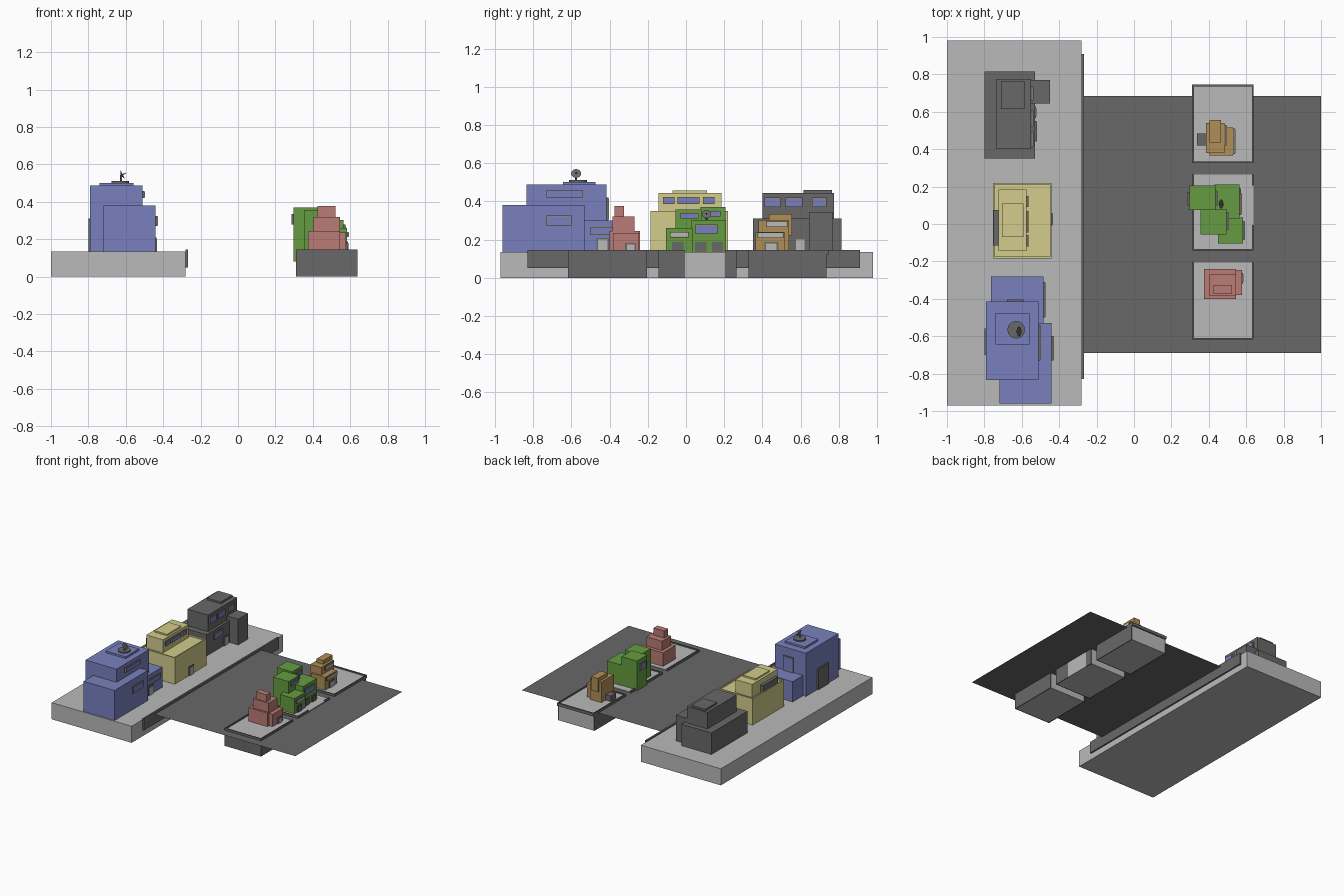
import bpy, math
from mathutils import Vector


def mat(name, rgb):
    m = bpy.data.materials.new(name)
    lin = [((c / 255 + 0.055) / 1.055) ** 2.4 * 1.1 for c in rgb]
    m.diffuse_color = (*lin, 1)
    return m


LIGHT = mat("light_concrete", (178, 178, 178))
DARK = mat("dark_grey", (100, 100, 100))
BLUE = mat("blue", (115, 124, 182))
YELLOW = mat("pale_yellow", (202, 196, 134))
GREEN = mat("green", (96, 150, 62))
RED = mat("dusty_red", (178, 118, 112))
TAN = mat("tan", (168, 137, 84))


def box(name, x0, x1, y0, y1, z0, z1, m):
    v = [(x, y, z) for x in (x0, x1) for y in (y0, y1) for z in (z0, z1)]
    f = [(0, 1, 3, 2), (4, 6, 7, 5), (0, 4, 5, 1), (2, 3, 7, 6), (0, 2, 6, 4), (1, 5, 7, 3)]
    me = bpy.data.meshes.new(name)
    me.from_pydata(v, [], f)
    me.materials.append(m)
    o = bpy.data.objects.new(name, me)
    bpy.context.collection.objects.link(o)
    return o


def panel(name, axis, at, side, a0, a1, z0, z1, glass=BLUE):
    """Dark casing, tan frame and pane stacked outward from a wall."""
    layers = (("casing", DARK, -0.002, 0.008, 0), ("frame", TAN, 0.008, 0.010, 0),
              ("pane", glass, 0.010, 0.012, 0.004))
    for part, m, d0, d1, i in layers:
        n0, n1 = sorted((at + side * d0, at + side * d1))
        if axis == "x":
            box(f"{name}_{part}", n0, n1, a0 + i, a1 - i, z0 + i, z1 - i, m)
        else:
            box(f"{name}_{part}", a0 + i, a1 - i, n0, n1, z0 + i, z1 - i, m)


def door(name, at, y0, y1, z0, z1, m=LIGHT):
    box(name + "_surround", at - 0.002, at + 0.005, y0 - 0.008, y1 + 0.008, z0, z1 + 0.008, DARK)
    box(name, at, at + 0.008, y0, y1, z0, z1, m)


def cone(name, r1, r2, h, loc, direction=(0, 0, 1), m=DARK):
    bpy.ops.mesh.primitive_cone_add(vertices=16, radius1=r1, radius2=r2, depth=h, location=loc)
    o = bpy.context.object
    o.name = name
    o.rotation_euler = Vector(direction).to_track_quat('Z', 'Y').to_euler()
    o.data.materials.append(m)


def dish(name, x, y, z, r):
    cone(name + "_mast", r * .2, r * .2, r * 1.6, (x, y, z + r * .6))
    cone(name + "_bowl", r * .3, r, r * .35, (x + r * .2, y, z + r * 1.3), (.9, 0, .45))
    cone(name + "_feed", r * .15, r * .08, r * .9, (x + r * .6, y, z + r * 1.5), (.9, 0, .45), LIGHT)


G = 0.135  # ground level on the quays

# Long quay, its fender strip, and the flat dark surface
box("long_quay", -1, -0.28, -0.97, 0.98, 0, G, LIGHT)
box("quay_fender", -0.282, -0.268, -0.83, 0.91, 0.05, 0.145, DARK)
me = bpy.data.meshes.new("flat_surface")
me.from_pydata([(-0.28, -0.69, .127), (1, -0.69, .127), (1, 0.685, .127), (-0.28, 0.685, .127)],
               [], [(0, 1, 2, 3)])
me.materials.append(DARK)
bpy.context.collection.objects.link(bpy.data.objects.new("flat_surface", me))

# Three small islands with dark side cladding
for n, y0, y1 in (("front", -0.61, -0.205), ("middle", -0.135, 0.265), ("rear", 0.335, 0.735)):
    box(n + "_island", 0.32, 0.632, y0, y1, 0, G, LIGHT)
    box(n + "_island_left_wall", 0.31, 0.32, y0, y1, 0, 0.145, DARK)
    if n == "middle":
        box("middle_island_right_wall_a", 0.632, 0.64, y0, -0.005, 0, 0.145, DARK)
        box("middle_island_right_wall_b", 0.632, 0.64, 0.205, y1, 0, 0.145, DARK)
        box("middle_island_ramp", 0.632, 0.64, -0.005, 0.205, 0, G, LIGHT)
    else:
        box(n + "_island_right_wall", 0.632, 0.64, y0, y1, 0, 0.145, DARK)
    box(n + "_island_front_wall", 0.31, 0.64, y0 - 0.008, y0, 0, 0.145, DARK)
box("rear_island_rim", 0.31, 0.64, 0.735, 0.745, 0.12, 0.145, DARK)

# Blue building
box("blue_front_block", -0.72, -0.44, -0.96, -0.53, G, 0.38, BLUE)
box("blue_tower", -0.79, -0.51, -0.835, -0.415, G, 0.487, BLUE)
box("blue_rear_block", -0.765, -0.485, -0.6, -0.28, G, 0.30, BLUE)
box("blue_roof_panel", -0.74, -0.56, -0.645, -0.475, 0.48, 0.502, BLUE)
cone("blue_dish_base", 0.047, 0.047, 0.01, (-0.63, -0.565, 0.507))
dish("blue_dish", -0.625, -0.575, 0.51, 0.026)
panel("blue_high_window", "x", -0.51, 1, -0.73, -0.54, 0.42, 0.457)
panel("blue_low_window", "x", -0.44, 1, -0.73, -0.60, 0.27, 0.325)
panel("blue_side_window", "x", -0.485, 1, -0.50, -0.31, 0.225, 0.265)
panel("blue_terrace_door", "y", -0.415, 1, -0.68, -0.59, 0.30, 0.42)
door("blue_door", -0.485, -0.46, -0.41, G, 0.20)
box("blue_back_panel", -0.80, -0.79, -0.70, -0.56, G, 0.305, DARK)

# Yellow building with parapet
box("yellow_base", -0.755, -0.44, -0.185, 0.22, G, 0.338, YELLOW)
for n, a in (("left", (-0.755, -0.745, -0.185, 0.22)), ("right", (-0.45, -0.44, -0.185, 0.22)),
             ("front", (-0.745, -0.45, -0.185, -0.175)), ("rear", (-0.745, -0.45, 0.21, 0.22))):
    box("yellow_parapet_" + n, *a, 0.338, 0.35, YELLOW)
box("yellow_upper", -0.725, -0.575, -0.145, 0.185, 0.33, 0.445, YELLOW)
box("yellow_roof_panel", -0.705, -0.59, -0.07, 0.11, 0.44, 0.457, YELLOW)
for i, (a, b) in enumerate(((-0.12, -0.06), (-0.045, 0.07), (0.09, 0.15))):
    panel(f"yellow_window_{i}", "x", -0.575, 1, a, b, 0.385, 0.422)
box("yellow_back_balcony", -0.75, -0.725, -0.115, 0.075, 0.34, 0.40, DARK)
door("yellow_door", -0.44, 0.0, 0.05, G, 0.20)

# Dark building with side annex
box("dark_base", -0.80, -0.53, 0.35, 0.815, G, 0.31, DARK)
box("dark_upper", -0.735, -0.55, 0.40, 0.775, 0.30, 0.445, DARK)
box("dark_roof_panel", -0.71, -0.585, 0.615, 0.765, 0.44, 0.46, DARK)
box("dark_annex", -0.55, -0.45, 0.645, 0.77, G, 0.345, DARK)
for i, (a, b) in enumerate(((0.41, 0.495), (0.52, 0.61), (0.66, 0.735))):
    panel(f"dark_window_{i}", "x", -0.55, 1, a, b, 0.37, 0.42)
panel("dark_low_window", "x", -0.53, 1, 0.44, 0.55, 0.235, 0.285)
door("dark_door", -0.53, 0.575, 0.62, G, 0.20)

# Green building
box("green_overhang", 0.297, 0.435, 0.075, 0.207, 0.08, 0.37, GREEN)
box("green_tower", 0.355, 0.495, -0.055, 0.08, G, 0.357, GREEN)
box("green_middle", 0.43, 0.565, 0.03, 0.21, G, 0.302, GREEN)
box("green_front", 0.45, 0.582, -0.105, 0.035, G, 0.26, GREEN)
dish("green_dish", 0.457, 0.107, 0.30, 0.024)
panel("green_tower_window", "x", 0.495, 1, -0.03, 0.065, 0.31, 0.34)
panel("green_middle_window", "x", 0.565, 1, 0.05, 0.165, 0.228, 0.278)
panel("green_front_window", "x", 0.582, 1, -0.085, 0.015, 0.212, 0.24, LIGHT)
panel("green_back_window", "x", 0.297, -1, 0.10, 0.17, 0.28, 0.335)
panel("green_upper_window", "x", 0.435, 1, 0.10, 0.18, 0.32, 0.35)
for i, (x, a, b) in enumerate(((0.582, -0.065, -0.02), (0.565, 0.055, 0.10), (0.565, 0.145, 0.185))):
    door(f"green_door_{i}", x, a, b, G, 0.18, DARK)

# Tan building
box("tan_base", 0.405, 0.53, 0.365, 0.515, G, 0.24, TAN)
box("tan_middle", 0.385, 0.485, 0.38, 0.54, G, 0.302, TAN)
box("tan_top", 0.405, 0.465, 0.435, 0.555, 0.22, 0.333, TAN)
box("tan_back_unit", 0.338, 0.388, 0.42, 0.485, G, 0.18, DARK)
panel("tan_base_window", "x", 0.53, 1, 0.375, 0.51, 0.208, 0.238, LIGHT)
panel("tan_middle_window", "x", 0.485, 1, 0.42, 0.53, 0.265, 0.297, LIGHT)
door("tan_door", 0.53, 0.42, 0.475, G, 0.18)

# Red building
box("red_base", 0.375, 0.545, -0.40, -0.24, G, 0.245, RED)
box("red_porch", 0.54, 0.577, -0.38, -0.245, G, 0.235, RED)
box("red_middle", 0.405, 0.545, -0.385, -0.27, 0.24, 0.32, RED)
box("red_top", 0.425, 0.52, -0.375, -0.325, 0.31, 0.377, RED)
door("red_door", 0.577, -0.31, -0.27, G, 0.175)
